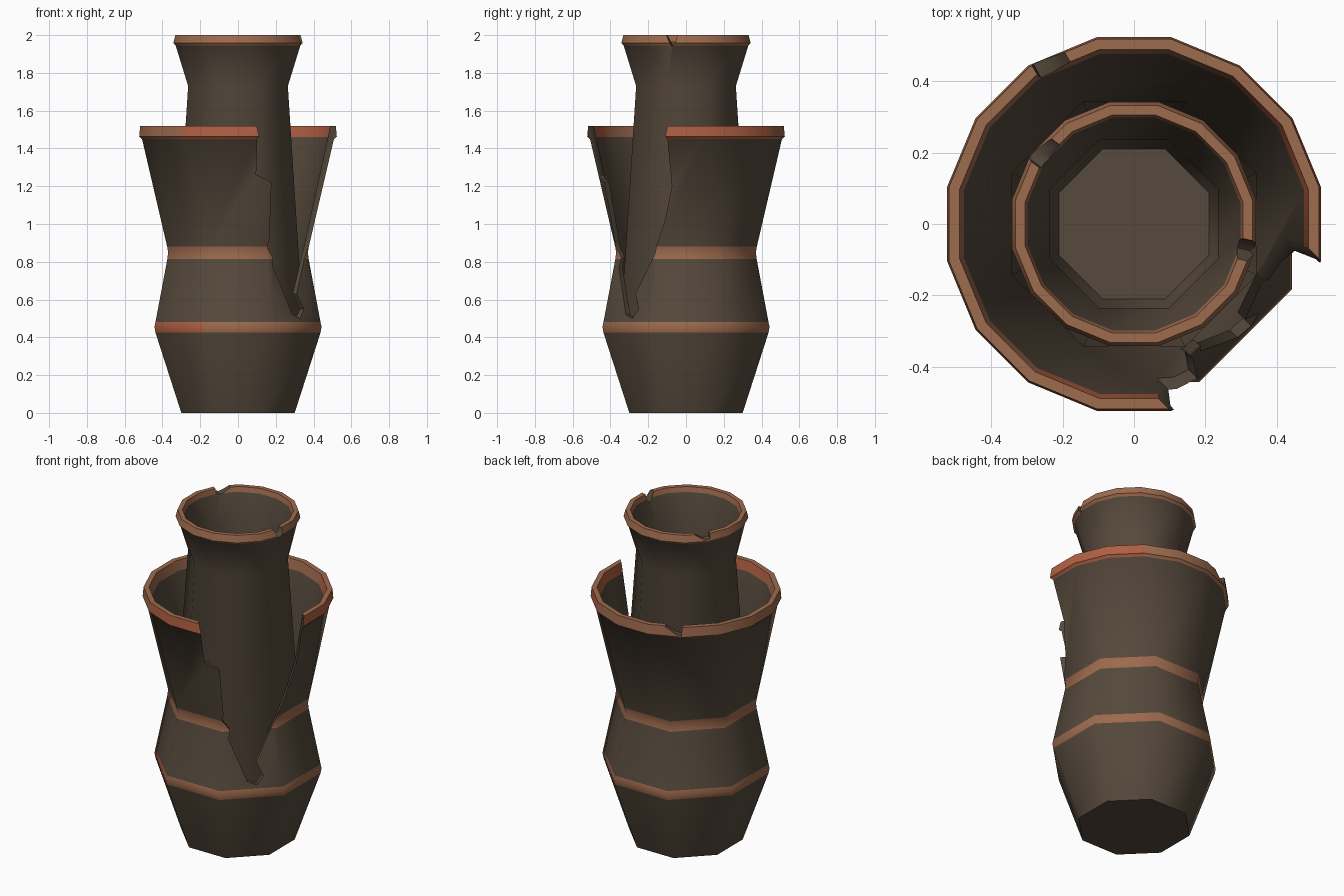
import bpy, bmesh, math
from mathutils import Vector

if "Cube" in bpy.data.objects:
    bpy.data.objects.remove(bpy.data.objects["Cube"])


def mat(name, rgb):
    m = bpy.data.materials.new(name)
    m.diffuse_color = (*rgb, 1)
    m.use_nodes = True
    m.node_tree.nodes["Principled BSDF"].inputs["Base Color"].default_value = m.diffuse_color
    return m


MATS = [mat("dark_clay", (0.093, 0.067, 0.045)),
        mat("terracotta", (0.34, 0.145, 0.075)),
        mat("red_terracotta", (0.43, 0.115, 0.055))]
C, B = 0, 1          # clay, band


def ring(bm, a, z, sides):
    """16 entries; an octagon level uses each corner twice."""
    r = a / math.cos(math.pi / sides)
    vs = []
    for i in range(sides):
        t = 2 * math.pi * (i + 0.5) / sides
        vs.append(bm.verts.new((r * math.cos(t), r * math.sin(t), z)))
    return vs if sides == 16 else [v for v in vs for _ in (0, 1)]


def lathe(name, profile, red=()):
    """profile: (apothem, z, sides, material of the strip up to the next level)"""
    bm = bmesh.new()
    rings = [ring(bm, a, z, n) for a, z, n, _ in profile]
    for k in range(len(rings) - 1):
        lo, hi = rings[k], rings[k + 1]
        for i in range(16):
            j = (i + 1) % 16
            vs = list(dict.fromkeys((lo[i], lo[j], hi[j], hi[i])))
            if len(vs) < 3 or (lo[i] is lo[j] and hi[i] is hi[j]):
                continue
            f = bm.faces.new(vs)
            f.material_index = profile[k][3]
            c = f.calc_center_median()
            az = math.degrees(math.atan2(c.y, c.x))
            if f.material_index == B:
                for z0, z1, a0, a1 in red:      # fired, redder stretches
                    if z0 < c.z < z1 and a0 < az < a1:
                        f.material_index = 2
    for r in (rings[0], rings[-1]):
        bm.faces.new(list(dict.fromkeys(r)))
    bmesh.ops.recalc_face_normals(bm, faces=bm.faces)
    me = bpy.data.meshes.new(name)
    bm.to_mesh(me)
    bm.free()
    for m in MATS:
        me.materials.append(m)
    ob = bpy.data.objects.new(name, me)
    bpy.context.collection.objects.link(ob)
    return ob


def cut(ob, pts, az, d0, d1):
    """Cut a prism with outline pts (sideways, z), running outwards along az."""
    t = math.radians(az)
    out = Vector((math.cos(t), math.sin(t), 0))
    side = Vector((-math.sin(t), math.cos(t), 0))
    bm = bmesh.new()
    caps = [[bm.verts.new(out * d + side * s + Vector((0, 0, z))) for s, z in pts]
            for d in (d0, d1)]
    bm.faces.new(caps[0])
    bm.faces.new(caps[1][::-1])
    for i in range(len(pts)):
        j = (i + 1) % len(pts)
        bm.faces.new((caps[0][i], caps[1][i], caps[1][j], caps[0][j]))
    bmesh.ops.recalc_face_normals(bm, faces=bm.faces)
    me = bpy.data.meshes.new("cutter")
    bm.to_mesh(me)
    bm.free()
    me.materials.append(MATS[0])
    cutter = bpy.data.objects.new("cutter", me)
    cutter.hide_render = True
    bpy.context.collection.objects.link(cutter)
    mod = ob.modifiers.new("cut", 'BOOLEAN')
    mod.operation, mod.solver, mod.object = 'DIFFERENCE', 'EXACT', cutter
    bpy.context.view_layer.update()
    new = bpy.data.meshes.new_from_object(
        ob.evaluated_get(bpy.context.evaluated_depsgraph_get()))
    ob.modifiers.clear()
    ob.data = new
    bpy.data.objects.remove(cutter)


# Outer jar: outside going up, lip, inside going down
jar = lathe("outer_jar", [
    (0.30, 0, 8, C), (0.437, 0.425, 8, B), (0.442, 0.455, 8, B), (0.437, 0.48, 8, C),
    (0.374, 0.815, 8, B), (0.370, 0.85, 8, B), (0.375, 0.88, 8, C),
    (0.508, 1.45, 16, B), (0.523, 1.462, 16, B), (0.518, 1.52, 16, B),
    (0.488, 1.52, 16, B), (0.476, 1.46, 16, C),
    (0.342, 0.85, 8, C), (0.41, 0.455, 8, C), (0.27, 0.03, 8, C)],
    red=[(1.4, 1.515, -115, -78), (1.4, 1.515, -30, 50), (0.4, 0.5, -140, -100)])

# Broken opening in the front right of the jar
cut(jar, [(-0.315, 1.6), (-0.297, 1.52), (-0.26, 1.26), (-0.18, 1.22), (-0.15, 0.92),
          (-0.155, 0.88), (-0.11, 0.82), (-0.12, 0.77), (-0.02, 0.52), (0.03, 0.50),
          (0.07, 0.55), (0.03, 0.63), (0.14, 0.85), (0.21, 1.02), (0.265, 1.2),
          (0.297, 1.52), (0.31, 1.6)], -45, 0.05, 0.9)
# Chip in the jar rim
cut(jar, [(-0.09, 1.56), (-0.07, 1.515), (-0.01, 1.475), (0.02, 1.47), (0.03, 1.56)],
    120, 0.42, 0.7)

# Inner bottle
bottle = lathe("inner_bottle", [
    (0.24, 0.035, 8, C), (0.345, 0.47, 8, C), (0.264, 1.73, 8, C),
    (0.33, 1.945, 16, B), (0.342, 1.958, 16, B), (0.332, 2.0, 16, B),
    (0.305, 2.0, 16, B), (0.298, 1.97, 16, C), (0.235, 1.73, 8, C),
    (0.315, 0.47, 8, C), (0.21, 0.065, 8, C)])
# Chips in the bottle rim
cut(bottle, [(-0.03, 2.05), (-0.03, 2.0), (0.0, 1.94), (0.025, 1.965), (0.035, 2.05)],
    -13, 0.25, 0.5)
cut(bottle, [(-0.07, 2.05), (-0.05, 1.995), (0.0, 1.965), (0.03, 1.97), (0.04, 2.05)],
    143, 0.25, 0.5)

# Smooth round the walls, sharp at rims and breaks
for ob in (jar, bottle):
    bpy.ops.object.select_all(action='DESELECT')
    ob.select_set(True)
    bpy.context.view_layer.objects.active = ob
    bpy.ops.object.shade_smooth_by_angle(angle=math.radians(46))
